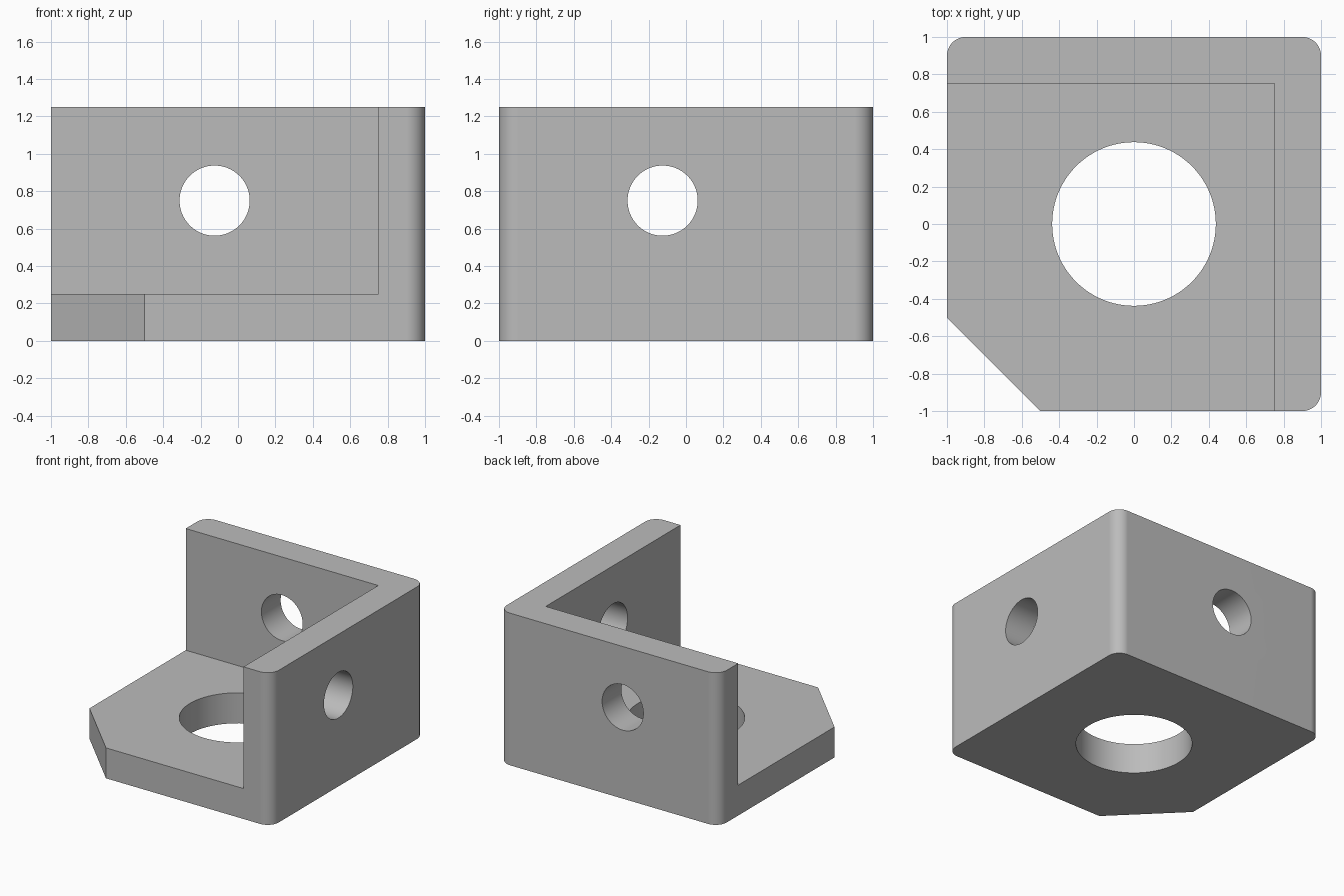
import bpy
import bmesh
from math import cos, sin, pi
from mathutils import Matrix, Vector

cube = bpy.data.objects.get("Cube")
if cube:
    bpy.data.objects.remove(cube, do_unlink=True)

HEIGHT, WALL, RADIUS = 1.25, 0.25, 0.1

grey = bpy.data.materials.new("plain grey")
grey.use_nodes = True
COLOUR = (0.5, 0.5, 0.5, 1)
grey.diffuse_color = COLOUR
grey.node_tree.nodes["Principled BSDF"].inputs["Base Color"].default_value = COLOUR


def make_object(name, bm):
    bmesh.ops.recalc_face_normals(bm, faces=bm.faces)
    mesh = bpy.data.meshes.new(name)
    bm.to_mesh(mesh)
    bm.free()
    mesh.materials.append(grey)
    obj = bpy.data.objects.new(name, mesh)
    bpy.context.collection.objects.link(obj)
    return obj


def prism(name, outline, bottom, top):
    bm = bmesh.new()
    face = bm.faces.new([bm.verts.new((x, y, bottom)) for x, y in outline])
    result = bmesh.ops.extrude_face_region(bm, geom=[face])
    verts = [v for v in result["geom"] if isinstance(v, bmesh.types.BMVert)]
    bmesh.ops.translate(bm, verts=verts, vec=(0, 0, top - bottom))
    return make_object(name, bm)


def drill(name, centre, axis, radius):
    bm = bmesh.new()
    turn = Vector((0, 0, 1)).rotation_difference(Vector(axis)).to_matrix().to_4x4()
    bmesh.ops.create_cone(bm, cap_ends=True, segments=96, radius1=radius, radius2=radius,
                          depth=1, matrix=Matrix.Translation(centre) @ turn)
    return make_object(name, bm)


def rounded(x, y, start, steps=12):
    """Quarter arc inside the corner at x, y."""
    cx, cy = x - RADIUS * (1 if x > 0 else -1), y - RADIUS * (1 if y > 0 else -1)
    angles = [start + pi / 2 * i / steps for i in range(steps + 1)]
    return [(cx + RADIUS * cos(a), cy + RADIUS * sin(a)) for a in angles]


# Full block: three rounded corners and one chamfered corner
outline = ([(-1, -0.5), (-0.5, -1)] + rounded(1, -1, -pi / 2)
           + rounded(1, 1, 0) + rounded(-1, 1, pi / 2))
bracket = prism("corner_bracket", outline, 0, HEIGHT)

# Open pocket leaves the floor and two walls; holes pass through each of them
inner = 1 - WALL
cutters = [
    prism("pocket_cutter", [(-2, -2), (inner, -2), (inner, inner), (-2, inner)], WALL, 2),
    drill("floor_hole_cutter", (0, 0, 0), (0, 0, 1), 0.4375),
    drill("back_hole_cutter", (-0.125, 1, 0.75), (0, 1, 0), 0.1875),
    drill("side_hole_cutter", (1, -0.125, 0.75), (1, 0, 0), 0.1875),
]
bpy.ops.object.select_all(action="DESELECT")
bracket.select_set(True)
bpy.context.view_layer.objects.active = bracket
for cutter in cutters:
    cut = bracket.modifiers.new(cutter.name, "BOOLEAN")
    cut.operation, cut.solver, cut.object = "DIFFERENCE", "EXACT", cutter
    bpy.ops.object.modifier_apply(modifier=cut.name)
    bpy.data.objects.remove(cutter, do_unlink=True)

# Smooth curves, crisp edges, flat walls
bpy.ops.object.shade_smooth_by_angle(angle=pi / 6)
weighted = bracket.modifiers.new("flat_walls", "WEIGHTED_NORMAL")
weighted.keep_sharp = True
